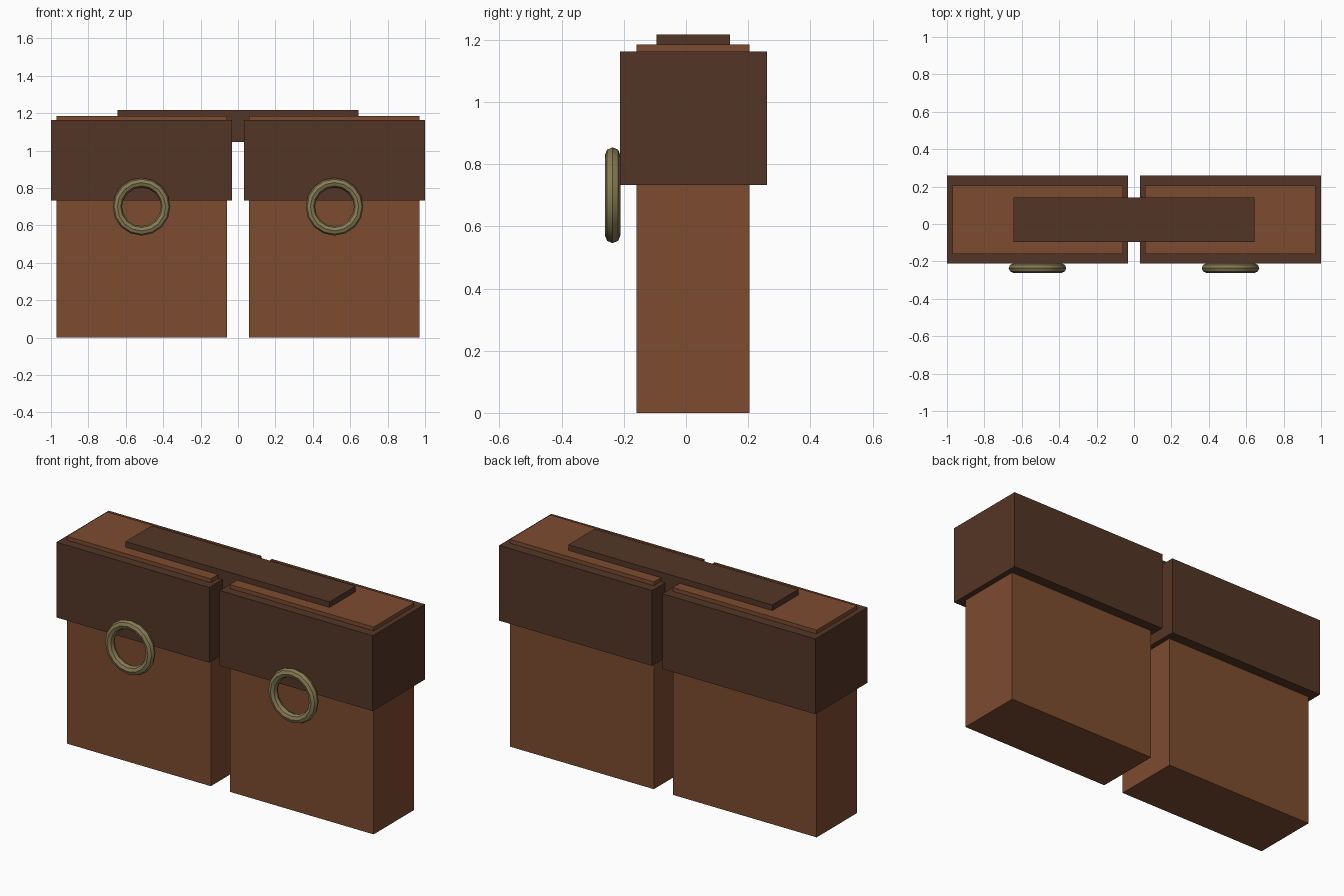
import bpy
import math

if "Cube" in bpy.data.objects:
    bpy.data.objects.remove(bpy.data.objects["Cube"])


def material(name, rgb):
    m = bpy.data.materials.new(name)
    m.diffuse_color = (*rgb, 1.0)
    m.use_nodes = True
    m.node_tree.nodes["Principled BSDF"].inputs["Base Color"].default_value = m.diffuse_color
    return m


LEATHER = material("tan_leather", (0.205, 0.072, 0.029))
DARK = material("dark_leather", (0.088, 0.036, 0.019))
BRASS = material("dull_brass", (0.25, 0.205, 0.092))


def box(name, lo, hi, mat):
    """Axis-aligned box between two corners."""
    bpy.ops.mesh.primitive_cube_add(size=1, location=[(a + b) / 2 for a, b in zip(lo, hi)])
    ob = bpy.context.object
    ob.name = name
    ob.scale = [b - a for a, b in zip(lo, hi)]
    bpy.ops.object.transform_apply(location=False, rotation=False, scale=True)
    ob.data.materials.append(mat)
    return ob


for side, s in (("left", -1), ("right", 1)):
    def span(a, b):
        return sorted((s * a, s * b))

    # Pouch body
    x0, x1 = span(0.06, 0.97)
    box(side + "_pouch", (x0, -0.16, 0), (x1, 0.205, 1.185), LEATHER)

    # Flap wrapped around the upper pouch
    x0, x1 = span(0.033, 1.0)
    box(side + "_flap", (x0, -0.212, 0.733), (x1, 0.26, 1.163), DARK)

    # Ring clasp on the front
    bpy.ops.mesh.primitive_torus_add(
        major_segments=16, minor_segments=8, major_radius=0.129, minor_radius=0.025,
        location=(s * 0.516, -0.236, 0.70), rotation=(math.pi / 2, 0, 0))
    ring = bpy.context.object
    ring.name = side + "_ring"
    ring.data.materials.append(BRASS)
    bpy.ops.object.shade_smooth_by_angle(angle=math.radians(30))

# Strap joining the two pouches
box("strap", (-0.645, -0.095, 1.047), (0.645, 0.142, 1.217), DARK)
